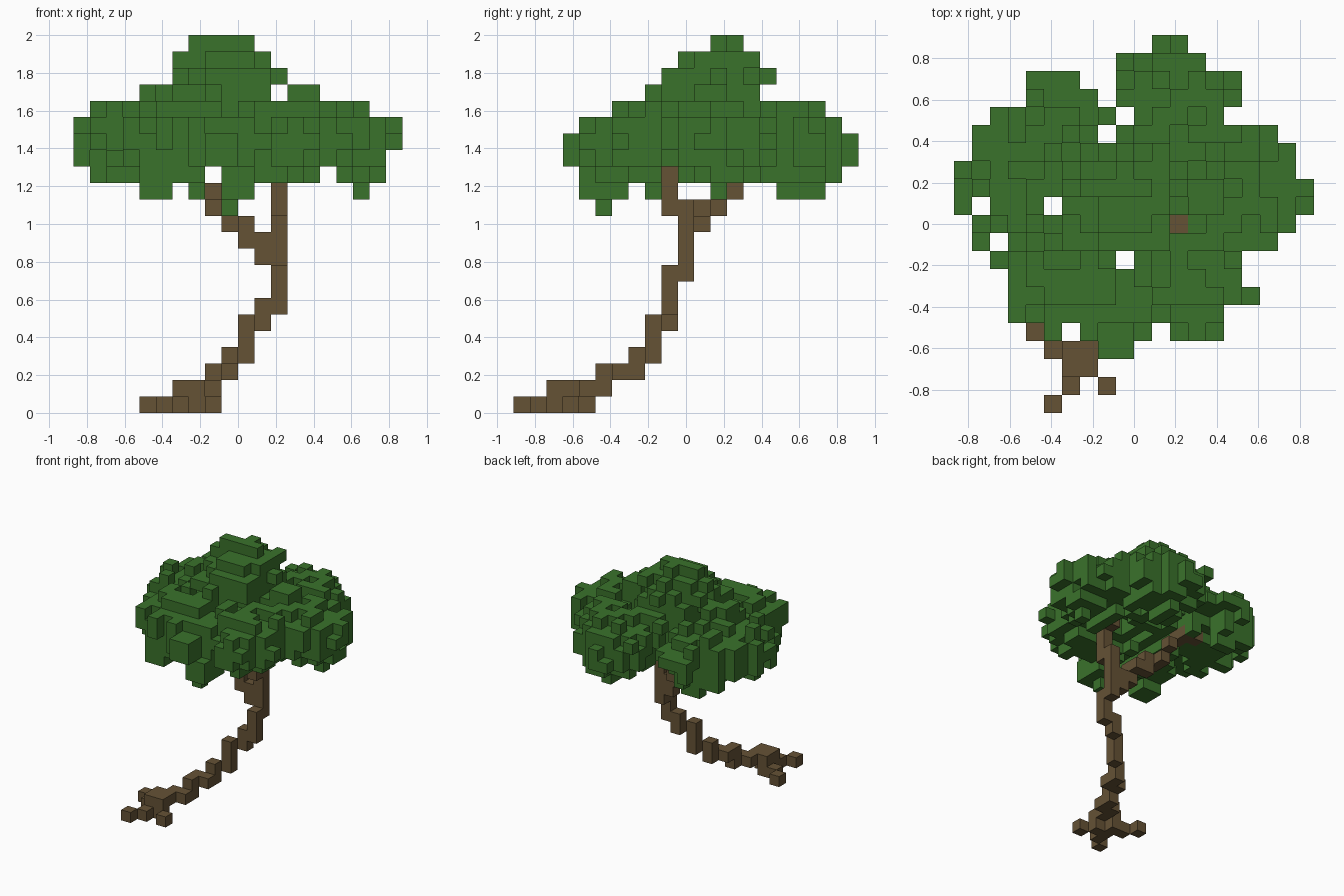
import bpy
import random
from mathutils import Vector

if "Cube" in bpy.data.objects:
    bpy.data.objects.remove(bpy.data.objects["Cube"], do_unlink=True)

random.seed(7)
SIZE = 2 / 23                      # edge of one block
ORIGIN = Vector((-10, -10.5, 0))   # corner of the block grid
AXES = [Vector(a) for a in ((1, 0, 0), (0, 1, 0), (0, 0, 1))]


def make_material(name, colour):
    mat = bpy.data.materials.new(name)
    mat.use_nodes = True
    mat.diffuse_color = (*colour, 1)
    shader = mat.node_tree.nodes["Principled BSDF"]
    shader.inputs["Base Color"].default_value = (*colour, 1)
    shader.inputs["Roughness"].default_value = 0.9
    return mat


def box(x0, x1, y0, y1, z0, z1):
    """All block cells of an inclusive range."""
    return {(x, y, z) for x in range(x0, x1 + 1)
            for y in range(y0, y1 + 1) for z in range(z0, z1 + 1)}


def build_blocks(name, cells, solid, mat):
    """Skin a set of cells with quads wherever a side is exposed."""
    index, faces = {}, []

    def corner(v):
        return index.setdefault(tuple(int(c) for c in v), len(index))

    for cell in sorted(cells):
        base = Vector(cell)
        for a in range(3):
            u, w = AXES[(a + 1) % 3], AXES[(a + 2) % 3]
            for side in (0, 1):
                step = AXES[a] * (2 * side - 1)
                if tuple(int(c) for c in base + step) in solid:
                    continue
                p = base + AXES[a] * side
                quad = [corner(q) for q in (p, p + u, p + u + w, p + w)]
                faces.append(quad if side else quad[::-1])
    verts = [(Vector(v) + ORIGIN) * SIZE for v in index]
    mesh = bpy.data.meshes.new(name)
    mesh.from_pydata(verts, [], faces)
    mesh.materials.append(mat)
    obj = bpy.data.objects.new(name, mesh)
    bpy.context.collection.objects.link(obj)
    return obj


# Roots spreading on the ground
roots = {(5, 0, 0), (6, 1, 0), (8, 1, 0), (7, 2, 0), (6, 2, 0),
         (5, 3, 0), (6, 3, 0), (4, 4, 0)}

# Leaning trunk, as stacked runs of blocks
trunk = set()
for run in ((6, 7, 2, 2, 1, 1), (6, 7, 3, 3, 1, 1), (7, 7, 4, 4, 1, 1),
            (8, 8, 4, 5, 1, 1), (8, 8, 5, 6, 2, 2), (9, 9, 6, 7, 2, 2),
            (9, 9, 7, 7, 3, 3), (10, 10, 8, 8, 3, 5), (11, 11, 9, 9, 5, 6),
            (12, 12, 9, 9, 6, 8), (12, 12, 10, 10, 8, 12),
            (12, 12, 9, 9, 12, 15), (12, 12, 10, 10, 15, 17)):
    trunk |= box(*run)

# Side branch climbing into the left crown
branch = box(11, 11, 10, 10, 9, 10)
branch |= {(10, 10, 10), (10, 10, 11), (10, 11, 11), (9, 11, 11), (9, 11, 12),
           (8, 11, 12), (8, 12, 12), (8, 13, 13), (7, 13, 14), (7, 14, 14), (6, 14, 14)}
wood = roots | trunk | branch

# Outline of the crown: filled span of each row, plus small gaps
PLAN = dict(enumerate(((8, 9), (5, 14), (3, 15), (3, 16), (2, 15), (2, 15), (1, 18),
                       (0, 18), (0, 19), (0, 19), (0, 19), (0, 18), (1, 17), (2, 14),
                       (3, 15), (4, 15), (9, 13), (11, 13)), 3))
GAPS = {(6, 4), (11, 4), (9, 8), (5, 11), (8, 15), (9, 16), (8, 17), (7, 18), (8, 18)}
WIDE = dict(enumerate(((1, 18), (0, 18), (0, 19), (0, 19), (1, 17),
                       (4, 14), (6, 12), (6, 12), (7, 10)), 14))
DEEP = dict(enumerate(((4, 19), (3, 20), (3, 20), (4, 19), (6, 18),
                       (7, 14), (9, 15), (10, 14), (12, 13)), 14))


def inside(span, value):
    return span[0] <= value <= span[1]


def allowed(x, y, z):
    if (x, y) in GAPS or (x, z) in ((15, 14), (12, 19)):
        return False
    return inside(PLAN[y], x) and inside(WIDE[z], x) and inside(DEEP[z], y)


# Leaf clumps: centre and radii in blocks
CLUMPS = (((4.4, 12.9, 15.9), (4.8, 5.1, 2.8)),    # left crown
          ((12.2, 16.5, 15.9), (4.1, 4.5, 2.8)),   # back crown
          ((15.6, 11.8, 15.9), (4.1, 3.9, 2.9)),   # right crown
          ((6.3, 6.9, 15.8), (4.7, 4, 2.7)),       # front crowns
          ((12.6, 7, 15.9), (4, 3.7, 2.7)),
          ((9, 12, 18.6), (4, 4, 4.2)))            # top crown

leaves = set()
for cell in sorted(box(0, 19, 3, 20, 14, 22)):
    ragged = random.uniform(0.7, 1.1)
    for centre, radii in CLUMPS:
        reach = sum(((c - m) / r) ** 2 for c, m, r in zip(cell, centre, radii)) ** 0.5
        if reach < ragged and allowed(*cell):
            leaves.add(cell)

# Tufts hanging below the crown and standing out from it
for tuft in ((9, 9, 5, 5, 12, 14), (9, 10, 4, 6, 13, 14), (4, 5, 5, 6, 13, 14),
             (17, 17, 12, 12, 13, 14), (12, 12, 16, 18, 13, 14),
             (4, 5, 16, 16, 13, 14), (7, 7, 12, 12, 13, 14), (7, 7, 8, 8, 13, 14),
             (8, 9, 3, 3, 15, 16), (8, 9, 4, 4, 15, 16), (4, 6, 18, 18, 16, 16),
             (4, 5, 11, 12, 18, 19), (13, 14, 11, 12, 18, 19), (7, 10, 12, 12, 22, 22)):
    leaves |= {c for c in box(*tuft) if c[:2] not in GAPS}

# The trunk tip stays open to the sky and its upper part to the right
leaves -= wood | box(12, 12, 10, 10, 18, 22) | box(13, 19, 9, 9, 14, 14)

bark = make_material("bark_brown", (0.130, 0.084, 0.036))
leaf = make_material("leaf_green", (0.042, 0.168, 0.024))
solid = wood | leaves
build_blocks("roots", roots, solid, bark)
build_blocks("trunk", trunk, solid, bark)
build_blocks("branch", branch, solid, bark)
build_blocks("foliage", leaves, solid, leaf)
